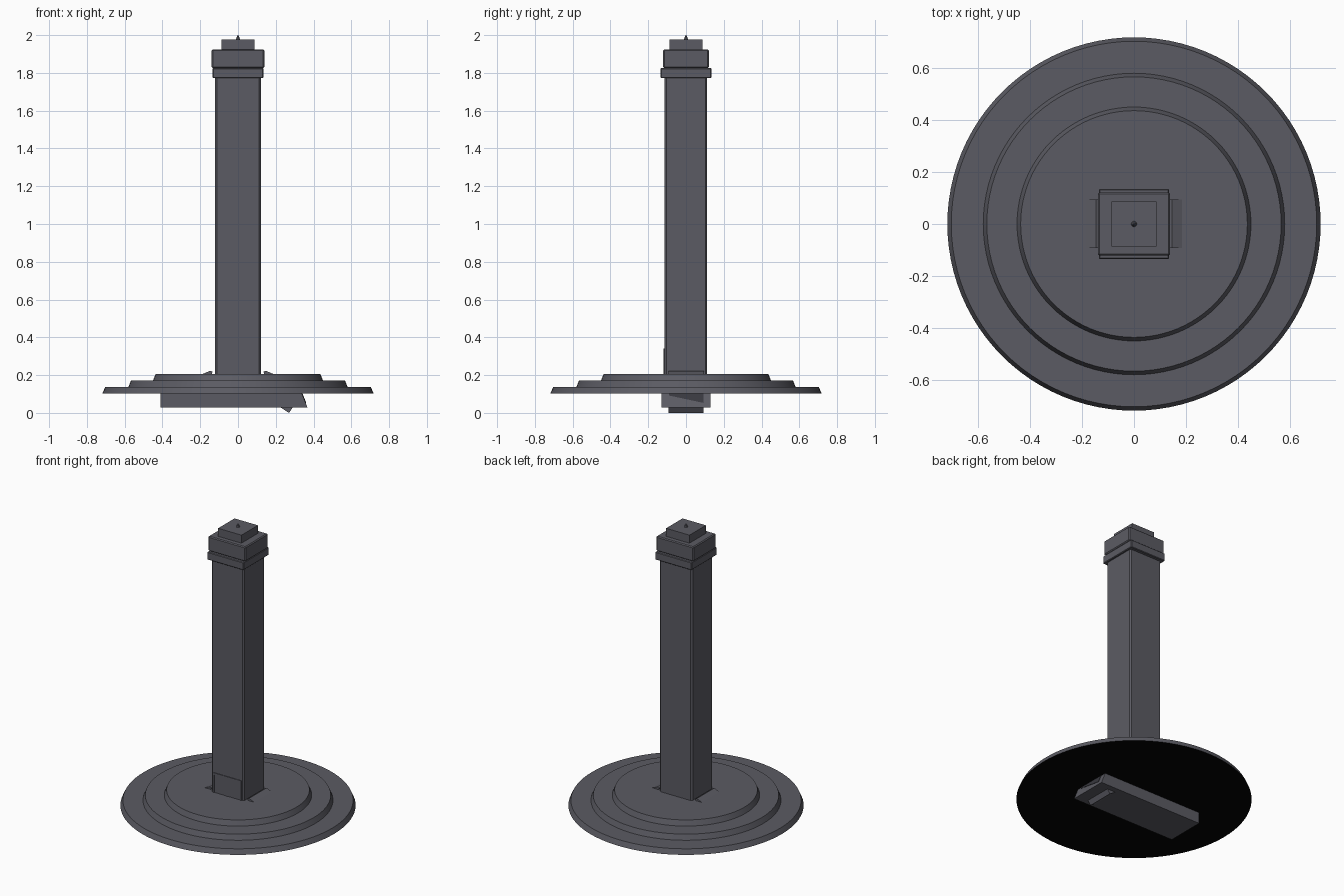
import bpy
import bmesh
import math

cube = bpy.data.objects.get("Cube")
if cube:
    bpy.data.objects.remove(cube, do_unlink=True)


def material(name, rgb):
    m = bpy.data.materials.new(name)
    m.use_nodes = True
    m.diffuse_color = (*rgb, 1)
    m.node_tree.nodes["Principled BSDF"].inputs["Base Color"].default_value = (*rgb, 1)
    return m


GREY = material("slate grey", (0.105, 0.105, 0.125))
DARK = material("shadow grey", (0.04, 0.04, 0.05))
BLACK = material("black underside", (0.001, 0.001, 0.001))


def finish(name, bm, *mats):
    bmesh.ops.recalc_face_normals(bm, faces=bm.faces)
    mesh = bpy.data.meshes.new(name)
    bm.to_mesh(mesh)
    bm.free()
    obj = bpy.data.objects.new(name, mesh)
    bpy.context.collection.objects.link(obj)
    for m in mats:
        mesh.materials.append(m)
    return obj


def box(name, x, y, z, bevel=0, vertical_only=False, mat=GREY):
    """Box from (min, max) ranges, optionally with chamfered edges."""
    bm = bmesh.new()
    bmesh.ops.create_cube(bm, size=1)
    for v in bm.verts:
        v.co = [r[0] + (c + 0.5) * (r[1] - r[0]) for c, r in zip(v.co, (x, y, z))]
    if bevel:
        edges = [e for e in bm.edges if not vertical_only
                 or abs(e.verts[0].co.z - e.verts[1].co.z) > 0.01]
        bmesh.ops.bevel(bm, geom=edges, offset=bevel, segments=1, affect='EDGES')
    return finish(name, bm, mat)


def prism(name, profile, y0, y1):
    """Extrude an x-z profile along y."""
    bm = bmesh.new()
    face = bm.faces.new([bm.verts.new((x, y0, z)) for x, z in profile])
    ext = bmesh.ops.extrude_face_region(bm, geom=[face])
    for v in ext["geom"]:
        if isinstance(v, bmesh.types.BMVert):
            v.co.y = y1
    return finish(name, bm, GREY)


# Stepped round base: three tiers with sloping rims
bm = bmesh.new()
rings = []
for r, z in [(0.718, 0.103), (0.703, 0.137), (0.58, 0.137),
             (0.566, 0.172), (0.45, 0.172), (0.436, 0.207)]:
    rings.append(bmesh.ops.create_circle(bm, segments=96, radius=r)["verts"])
    for v in rings[-1]:
        v.co.z = z
for low, high in zip(rings, rings[1:]):
    for i in range(len(low)):
        j = (i + 1) % len(low)
        bm.faces.new((low[i], low[j], high[j], high[i]))
bm.faces.new(rings[0]).material_index = 1
bm.faces.new(rings[-1])
base = finish("stepped_base", bm, GREY, BLACK)
bpy.context.view_layer.objects.active = base
base.select_set(True)
bpy.ops.object.shade_smooth_by_angle(angle=math.radians(25))

# Column and its stepped head
box("column", (-0.122, 0.122), (-0.114, 0.112), (0.2, 1.78), 0.01, True)
box("collar", (-0.135, 0.135), (-0.135, 0.135), (1.772, 1.825), 0.004)
box("cap", (-0.139, 0.139), (-0.121, 0.121), (1.825, 1.924), 0.006)
box("top_block", (-0.087, 0.087), (-0.087, 0.087), (1.92, 1.978))

# Small pointed finial
bm = bmesh.new()
bmesh.ops.create_cone(bm, cap_ends=True, segments=8, radius1=0.012,
                      radius2=0.002, depth=0.024)
bmesh.ops.translate(bm, verts=bm.verts, vec=(0, 0, 1.988))
finish("finial", bm, GREY)

# Double door frame at the foot of the front
for name, x, z in [("door_post_right", (-0.106, -0.097), (0.207, 0.34)),
                   ("door_post_middle", (-0.007, 0.007), (0.207, 0.326)),
                   ("door_post_left", (0.097, 0.106), (0.207, 0.34)),
                   ("door_lintel", (-0.097, 0.097), (0.326, 0.34))]:
    box(name, x, (-0.118, -0.112), z)

# Low sloping flaps on both sides of the column foot
for side, name in [(-1, "right_flap"), (1, "left_flap")]:
    prism(name, [(side * x, z) for x, z in
                 [(0.187, 0.206), (0.147, 0.223), (0.135, 0.218), (0.139, 0.206)]],
          -0.092, 0.095)

# Housing under the base with its slanted end and lower flap
prism("under_housing", [(-0.41, 0.104), (-0.41, 0.028), (0.368, 0.028), (0.338, 0.104)],
      -0.13, 0.13)
prism("lower_flap", [(0.225, 0.029), (0.27, 0.0), (0.29, 0.029)], -0.092, 0.092)

# Dark triangular recess plate on the slanted end
bm = bmesh.new()
for out in (0.0, 0.003):
    bm.faces.new([bm.verts.new((0.368 - (z - 0.028) * 0.395 + out, y, z))
                  for y, z in [(-0.09, 0.102), (0.092, 0.102), (0.092, 0.053), (-0.09, 0.092)]])
bmesh.ops.bridge_loops(bm, edges=bm.edges[:])
finish("end_recess", bm, DARK)
